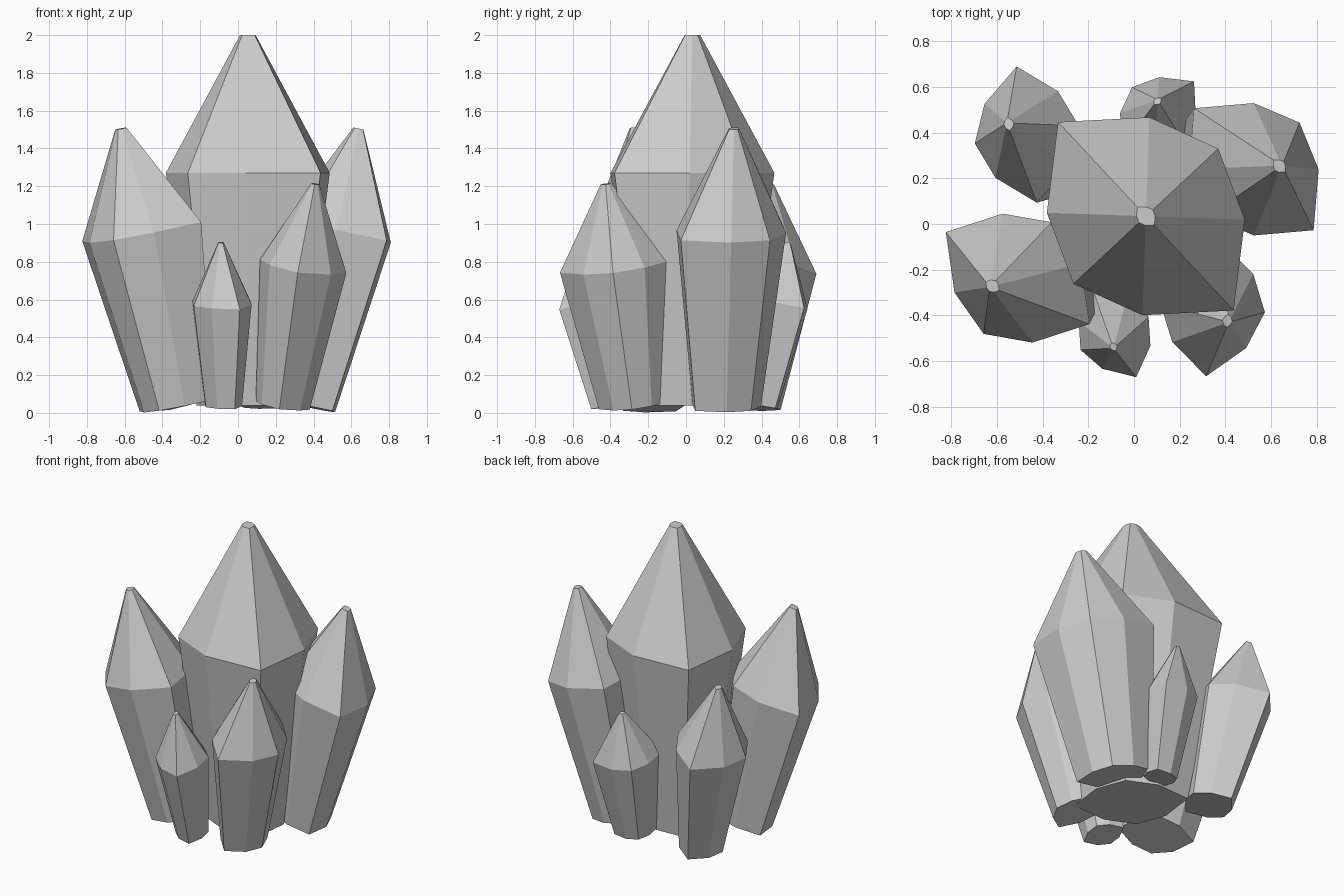
import bpy, bmesh, math
from mathutils import Vector

if "Cube" in bpy.data.objects:
    bpy.data.objects.remove(bpy.data.objects["Cube"])

BASE_Z = 0.04


def crystal(name, base, tip, radius, phase):
    """Eight-sided leaning crystal: narrow base, wide shoulder, small blunt tip."""
    foot = Vector((base[0], base[1], BASE_Z))
    axis = Vector(tip) - foot
    turn = Vector((0, 0, 1)).rotation_difference(axis.normalized())
    bm = bmesh.new()
    rings = []
    for along, width in ((0, 0.625), (0.628, 1), (1, 0.095)):
        ring = []
        for k in range(8):
            # two opposite corners stick out further
            r = radius * width * (1.3 if k % 4 == 3 else 1)
            a = math.radians(phase + 45 * k)
            local = Vector((r * math.cos(a), r * math.sin(a), 0))
            ring.append(bm.verts.new(foot + axis * along + turn @ local))
        rings.append(ring)
    for low, high in zip(rings, rings[1:]):
        for k in range(8):
            n = (k + 1) % 8
            bm.faces.new((low[k], low[n], high[n], high[k]))
    bm.faces.new(rings[0][::-1])
    bm.faces.new(rings[-1])
    mesh = bpy.data.meshes.new(name)
    bm.to_mesh(mesh)
    bm.free()
    bpy.context.collection.objects.link(bpy.data.objects.new(name, mesh))


# Tall upright crystal in the middle
crystal("center_crystal", (0.052, 0.034), (0.052, 0.034, 2.0), 0.434, -2)
# Two large leaning crystals
crystal("right_crystal", (0.336, 0.216), (0.637, 0.254, 1.505), 0.29, 0)
crystal("left_crystal", (-0.324, -0.178), (-0.62, -0.272, 1.505), 0.29, 13)
# Two medium crystals
crystal("front_right_crystal", (0.237, -0.275), (0.409, -0.424, 1.212), 0.232, -50)
crystal("back_left_crystal", (-0.336, 0.314), (-0.549, 0.438, 1.212), 0.234, -36)
# Two small crystals
crystal("front_small_crystal", (-0.077, -0.382), (-0.09, -0.538, 0.902), 0.166, -19)
crystal("back_small_crystal", (0.108, 0.382), (0.103, 0.538, 0.902), 0.166, -92)
